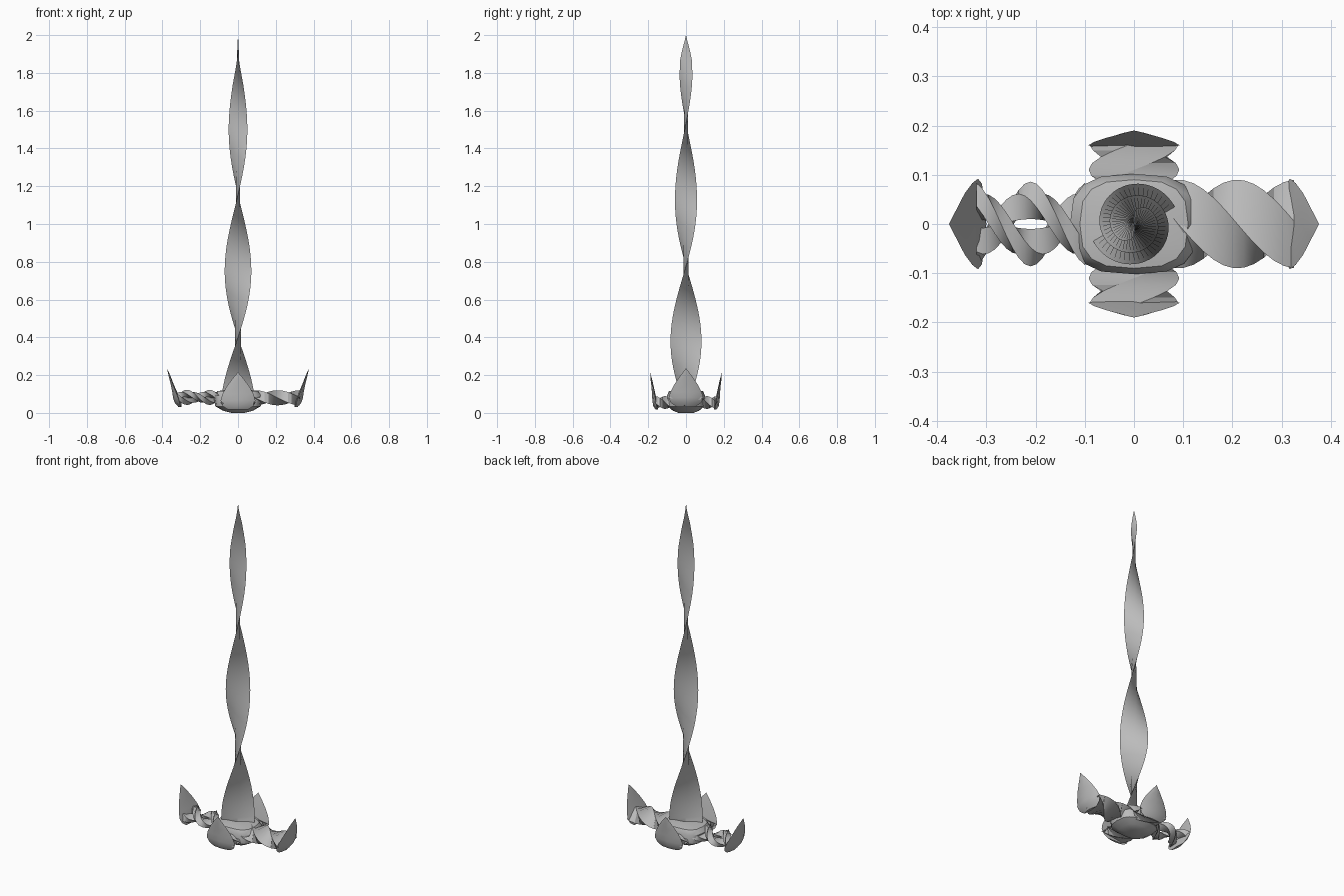
import bpy, bmesh, math
from mathutils import Matrix, Vector

old = bpy.data.objects.get("Cube")
if old:
    bpy.data.objects.remove(old, do_unlink=True)

steel = bpy.data.materials.new("grey steel")
steel.diffuse_color = (0.5, 0.5, 0.5, 1)
steel.use_nodes = True
steel.node_tree.nodes["Principled BSDF"].inputs["Base Color"].default_value = (0.5, 0.5, 0.5, 1)


def loft(name, rings, turn=0, smooth=30):
    """Skin a list of equal rings, cap both ends, turn about z (degrees)."""
    bm = bmesh.new()
    loops = [[bm.verts.new(p) for p in ring] for ring in rings]
    n = len(loops[0])
    for a, b in zip(loops, loops[1:]):
        for i in range(n):
            j = (i + 1) % n
            bm.faces.new((a[i], a[j], b[j], b[i]))
    bm.faces.new(loops[0])
    bm.faces.new(loops[-1])
    bmesh.ops.remove_doubles(bm, verts=bm.verts, dist=0.0004)
    bmesh.ops.recalc_face_normals(bm, faces=bm.faces)
    bm.transform(Matrix.Rotation(math.radians(turn), 4, 'Z'))
    me = bpy.data.meshes.new(name)
    bm.to_mesh(me)
    bm.free()
    me.materials.append(steel)
    ob = bpy.data.objects.new(name, me)
    bpy.context.collection.objects.link(ob)
    bpy.ops.object.select_all(action='DESELECT')
    ob.select_set(True)
    bpy.context.view_layer.objects.active = ob
    bpy.ops.object.shade_smooth_by_angle(angle=math.radians(smooth))
    return ob


def lerp_table(table, t):
    for (t0, v0), (t1, v1) in zip(table, table[1:]):
        if t <= t1:
            return v0 + (v1 - v0) * (t - t0) / (t1 - t0)
    return table[-1][1]


# Twisted diamond-section blade tapering to a point
widths = [(0.05, 0.092), (0.42, 0.081), (0.78, 0.070), (1.15, 0.058),
          (1.5, 0.050), (1.75, 0.042), (1.88, 0.030), (2.0, 0.0)]
rings = []
for k in range(61):
    z = 0.05 + 1.95 * k / 60
    w = lerp_table(widths, z)
    twist = math.pi / 2 + (z - 0.40) * math.pi / 0.755
    spin = Matrix.Rotation(twist, 3, 'Z')
    rings.append([spin @ Vector(p) + Vector((0, 0, z)) for p in
                  ((w, 0, 0), (0, w * 0.2, 0), (-w, 0, 0), (0, -w * 0.2, 0))])
loft("twisted_blade", rings)

# Rounded hub under the blade
hub = [(0.0, 0.035, 0.04), (0.012, 0.08, 0.07), (0.035, 0.12, 0.098),
       (0.09, 0.13, 0.102), (0.115, 0.11, 0.09), (0.122, 0.06, 0.05)]
rings = []
for z, rx, ry in hub:
    ring = []
    for i in range(16):
        a = math.tau * i / 16
        c, s = math.cos(a), math.sin(a)
        ring.append((math.copysign(abs(c) ** 0.7, c) * rx,
                     math.copysign(abs(s) ** 0.7, s) * ry, z))
    rings.append(ring)
loft("hub", rings, smooth=40)


def twisted_arm(name, r0, r1, peak, pitch, hw, hz, zc, turn, steps):
    """Square bar twisted a quarter turn per pitch, flattened in height."""
    rings = []
    for k in range(steps + 1):
        r = r0 + (r1 - r0) * k / steps
        a = (r - peak) / pitch * math.pi / 2
        rings.append([(r, hw * math.cos(a + i * math.pi / 2),
                       zc + hz * math.sin(a + i * math.pi / 2)) for i in range(4)])
    loft(name, rings, turn, 25)


def twisted_strand(name, phase):
    """One of two strands wound round each other, leaving small gaps."""
    rings = []
    for k in range(19):
        r = 0.10 + 0.22 * k / 18
        a = (r - 0.21) / 0.12 * math.pi + phase
        cy, cz = 0.048 * math.cos(a), 0.018 * math.sin(a)
        rings.append([(r, cy + 0.038 * math.cos(a + i * math.pi / 2),
                       0.082 + cz + 0.022 * math.sin(a + i * math.pi / 2))
                      for i in range(4)])
    loft(name, rings, 180, 25)


# Four arms of the cross
twisted_arm("left_arm", 0.08, 0.325, 0.21, 0.12, 0.09, 0.04, 0.08, 0, 12)
twisted_strand("right_arm_strand_a", 0)
twisted_strand("right_arm_strand_b", math.pi)
for name, turn in (("front_arm", -90), ("back_arm", 90)):
    twisted_arm(name, 0.085, 0.162, 0.11, 0.055, 0.092, 0.034, 0.055, turn, 6)


def claw(name, sections, turn):
    """Upturned leaf: rows of height, distance out, half width, half thickness."""
    rings = []
    for z, r, w, t in sections:
        rings.append([(r + t, 0, z), (r + t * 0.3, w * 0.7, z), (r - t * 0.5, w, z),
                      (r - t, 0, z),
                      (r - t * 0.5, -w, z), (r + t * 0.3, -w * 0.7, z)])
    loft(name, rings, turn, 35)


# Leaf-shaped claws at the arm ends
long_claw = [(0.032, 0.308, 0.05, 0.008), (0.055, 0.318, 0.082, 0.018),
             (0.08, 0.326, 0.092, 0.018), (0.11, 0.335, 0.083, 0.013),
             (0.15, 0.348, 0.062, 0.008), (0.195, 0.362, 0.032, 0.005),
             (0.236, 0.376, 0.0, 0.0)]
short_claw = [(0.018, 0.155, 0.055, 0.006), (0.035, 0.161, 0.08, 0.012),
              (0.065, 0.166, 0.092, 0.012), (0.10, 0.171, 0.082, 0.009),
              (0.14, 0.177, 0.060, 0.006), (0.18, 0.184, 0.030, 0.004),
              (0.215, 0.190, 0.0, 0.0)]
claw("left_claw", long_claw, 0)
claw("right_claw", long_claw, 180)
claw("front_claw", short_claw, -90)
claw("back_claw", short_claw, 90)
